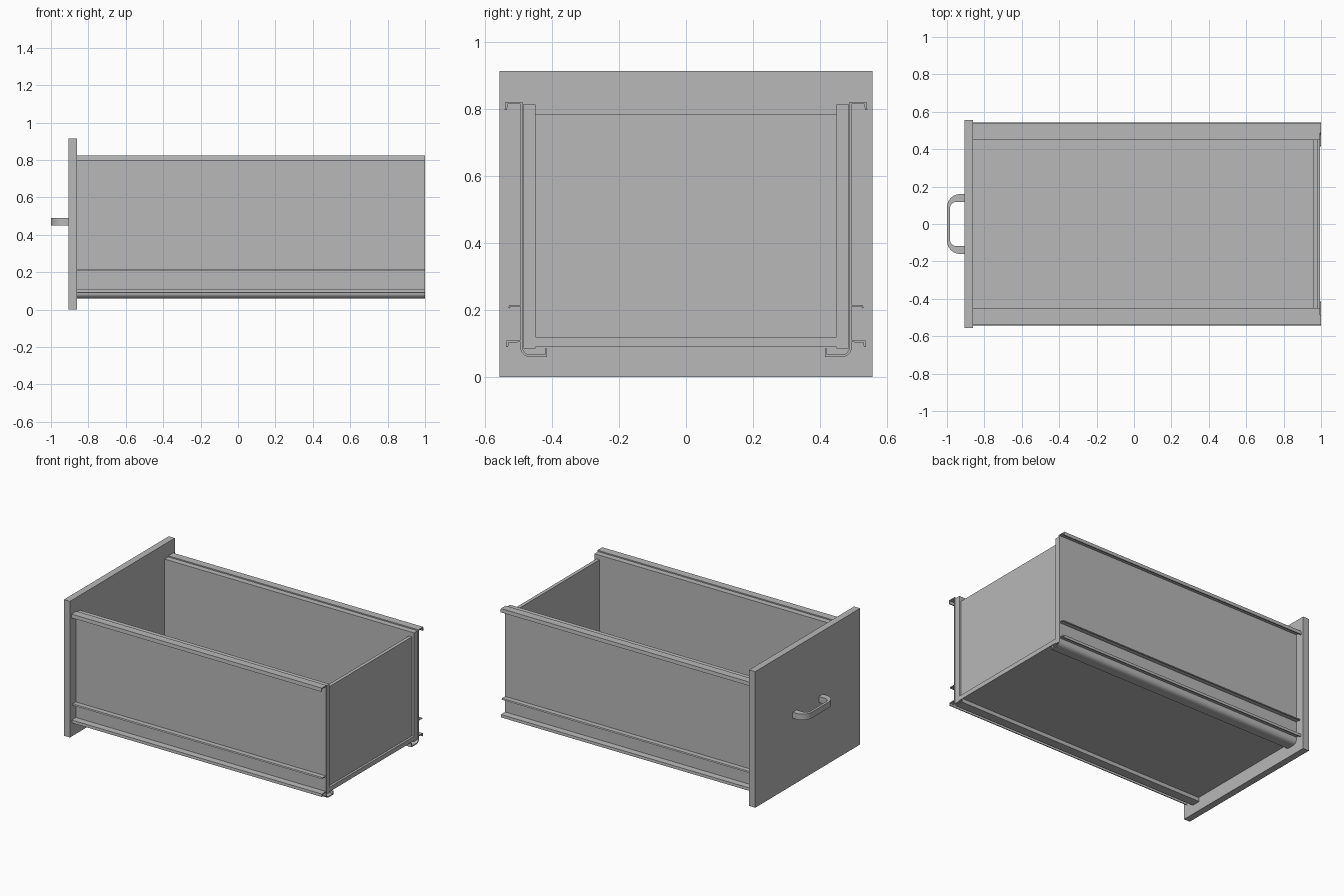
import bpy, bmesh
from math import sin, cos, pi
from mathutils import Vector

if "Cube" in bpy.data.objects:
    bpy.data.objects.remove(bpy.data.objects["Cube"], do_unlink=True)

grey = bpy.data.materials.new("plain grey")
grey.use_nodes = True
colour = (0.48, 0.48, 0.48, 1)
grey.diffuse_color = colour
grey.node_tree.nodes["Principled BSDF"].inputs["Base Color"].default_value = colour

FRONT, BACK = -0.86, 0.995


def finish(name, bm, mirror=False):
    bmesh.ops.recalc_face_normals(bm, faces=bm.faces)
    mesh = bpy.data.meshes.new(name)
    bm.to_mesh(mesh)
    bm.free()
    mesh.materials.append(grey)
    obj = bpy.data.objects.new(name, mesh)
    bpy.context.collection.objects.link(obj)
    if mirror:
        mod = obj.modifiers.new("other side", "MIRROR")
        mod.use_axis = (False, True, False)
        mod.use_mirror_merge = False
    return obj


def box(name, x, y, z, mirror=False):
    bm = bmesh.new()
    bmesh.ops.create_cube(bm, size=1)
    for v in bm.verts:
        v.co = [r[0] + (c + 0.5) * (r[1] - r[0]) for c, r in zip(v.co, (x, y, z))]
    return finish(name, bm, mirror)


def prism(name, points, direction, mirror=False):
    bm = bmesh.new()
    face = bm.faces.new([bm.verts.new(p) for p in points])
    out = bmesh.ops.extrude_face_region(bm, geom=[face])
    moved = [g for g in out["geom"] if isinstance(g, bmesh.types.BMVert)]
    bmesh.ops.translate(bm, verts=moved, vec=direction)
    return finish(name, bm, mirror)


def folded_sheet(name, path, thick):
    """Bent metal strip: a (y, z) path given thickness and run along x."""
    pts = [Vector(p) for p in path]
    left, right = [], []
    for i, p in enumerate(pts):
        dirs = [(b - a).normalized() for a, b in zip(pts[max(i - 1, 0):], pts[max(i - 1, 0) + 1:i + 2])]
        normals = [Vector((-d.y, d.x)) for d in dirs]
        n = sum(normals, Vector((0, 0))).normalized()
        n *= thick / 2 / max(n.dot(normals[0]), 0.3)
        left.append(p + n)
        right.append(p - n)
    outline = left + right[::-1]
    return prism(name, [(FRONT, p.x, p.y) for p in outline], (1 - FRONT, 0, 0), True)


def arc(cx, cy, r, start, end, n=6):
    return [(cx + r * cos(start + (end - start) * i / n),
             cy + r * sin(start + (end - start) * i / n)) for i in range(n + 1)]


# Wooden boards
box("front_panel", (-0.905, FRONT), (-0.557, 0.557), (0, 0.915))
box("side_board", (FRONT, BACK), (0.449, 0.487), (0.085, 0.815), True)
box("bottom_board", (FRONT, BACK), (-0.449, 0.449), (0.09, 0.12))
box("back_board", (0.957, 0.98), (-0.449, 0.449), (0.12, 0.785))

# Metal side sheet: bottom flange, rounded bend, wall, outward top lip
bend = arc(0.466, 0.089, 0.025, -pi / 2, 0)
folded_sheet("side_sheet", [(0.418, 0.086), (0.418, 0.064)] + bend
             + [(0.491, 0.819), (0.536, 0.819), (0.538, 0.798)], 0.007)

# Thin runner rails on the outside of the sheet
folded_sheet("lower_rail", [(0.491, 0.108), (0.533, 0.106), (0.534, 0.09)], 0.006)
folded_sheet("upper_rail", [(0.491, 0.213), (0.526, 0.213), (0.528, 0.206)], 0.005)

# Pull handle: rounded bow, thicker at the feet
outer = arc(-0.93, 0.09, 0.07, pi / 2, pi) + arc(-0.93, -0.09, 0.07, pi, 1.5 * pi)
inner = arc(-0.95, 0.084, 0.034, pi / 2, pi) + arc(-0.95, -0.084, 0.034, pi, 1.5 * pi)
bow = [(-0.905, 0.16)] + outer + [(-0.905, -0.16), (-0.905, -0.118)] + inner[::-1] + [(-0.905, 0.118)]
handle = prism("handle", [(x, y, 0.45) for x, y in bow], (0, 0, 0.04))
bpy.context.view_layer.objects.active = handle
handle.select_set(True)
bpy.ops.object.shade_smooth_by_angle()
